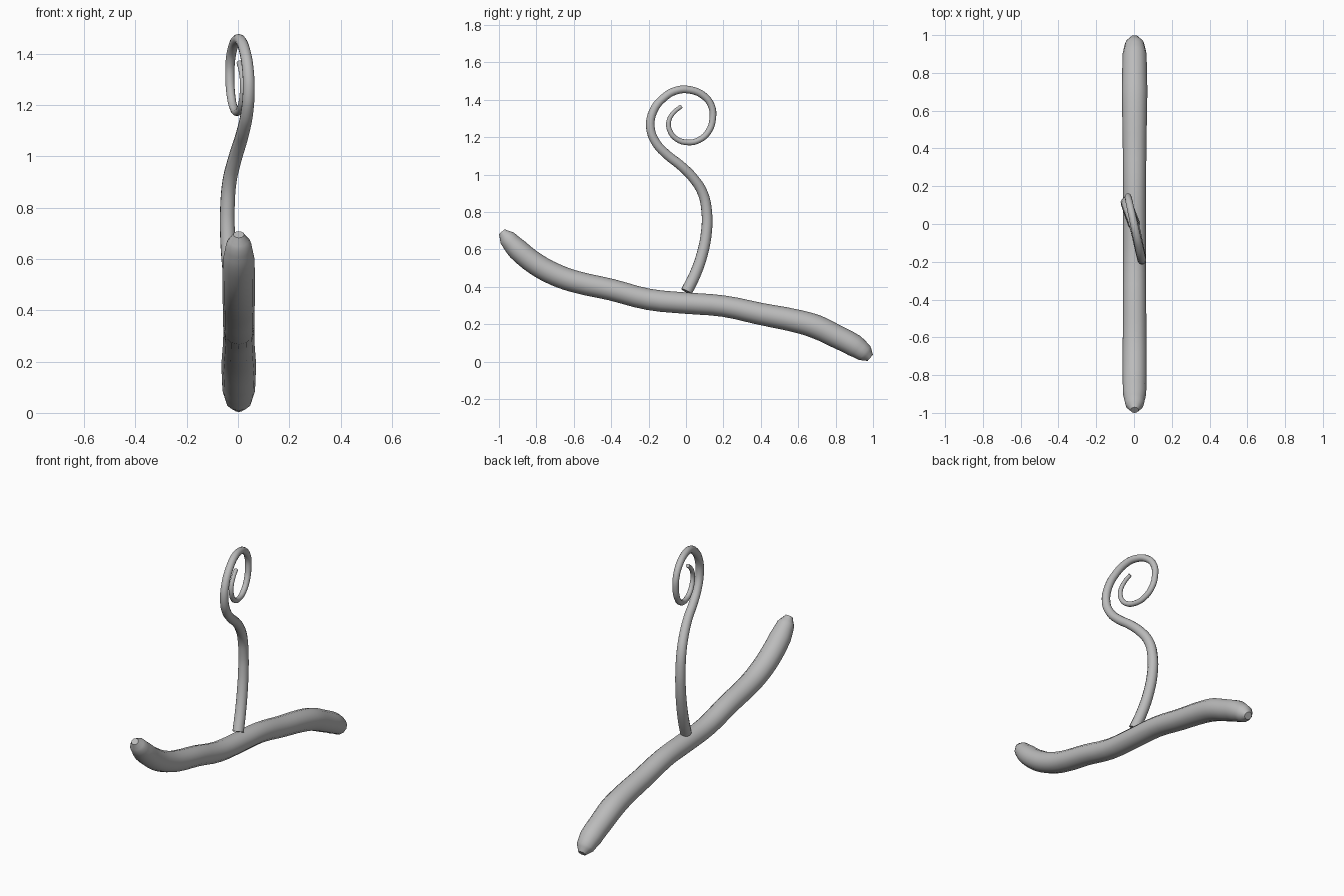
import bpy
from mathutils import Matrix

cube = bpy.data.objects.get("Cube")
if cube:
    bpy.data.objects.remove(cube, do_unlink=True)

grey = bpy.data.materials.new("plain grey")
grey.use_nodes = True
tone = (0.5, 0.5, 0.5, 1)
grey.diffuse_color = tone
grey.node_tree.nodes["Principled BSDF"].inputs["Base Color"].default_value = tone


def tube(name, points, steps, x_scale=1.0, x_shift=0.0):
    """Sweep a round section along smooth (x, y, z, radius) points and make it a mesh."""
    curve = bpy.data.curves.new(name + "_path", "CURVE")
    curve.dimensions = "3D"
    curve.bevel_depth = 1.0
    curve.bevel_resolution = 4
    curve.resolution_u = steps
    curve.use_fill_caps = True
    spline = curve.splines.new("BEZIER")
    spline.bezier_points.add(len(points) - 1)
    for knot, (x, y, z, r) in zip(spline.bezier_points, points):
        knot.co = (x, y, z)
        knot.radius = r
        knot.handle_left_type = knot.handle_right_type = "AUTO"
    path = bpy.data.objects.new(name + "_path", curve)
    bpy.context.collection.objects.link(path)
    bpy.context.view_layer.update()
    evaluated = path.evaluated_get(bpy.context.evaluated_depsgraph_get())
    mesh = bpy.data.meshes.new_from_object(evaluated)
    bpy.data.objects.remove(path, do_unlink=True)
    mesh.name = name
    mesh.transform(Matrix.Translation((x_shift, 0, 0)) @ Matrix.Diagonal((x_scale, 1, 1, 1)))
    mesh.materials.clear()
    mesh.materials.append(grey)
    obj = bpy.data.objects.new(name, mesh)
    bpy.context.collection.objects.link(obj)
    bpy.ops.object.select_all(action="DESELECT")
    obj.select_set(True)
    bpy.context.view_layer.objects.active = obj
    bpy.ops.object.shade_smooth_by_angle(angle=0.7)
    return obj


# Wavy cross bar, narrowing to blunt tips
bar = [(-.985, .695, .02), (-.955, .66, .046), (-.9, .6, .058), (-.8, .52, .06),
       (-.7, .466, .06), (-.6, .43, .059), (-.4, .385, .058), (-.2, .333, .057),
       (0, .313, .057), (.2, .297, .057), (.4, .255, .059), (.6, .215, .062),
       (.7, .185, .064), (.8, .137, .062), (.9, .086, .06), (.955, .046, .048),
       (.985, .02, .022)]
tube("cross_bar", [(0, y, z, r) for y, z, r in bar], 3, 1.06, 0.003)

# Curling hook, leaning across the bar and thinning towards the tip
stem = [(.003, .375), (.05, .47), (.088, .58), (.11, .7), (.111, .8), (.09, .9), (.04, .98)]
curl = [(-.03, 1.05), (-.1, 1.105), (-.16, 1.17), (-.19, 1.25), (-.175, 1.34), (-.12, 1.41),
        (-.05, 1.45), (.02, 1.453), (.09, 1.425), (.135, 1.37), (.143, 1.3), (.12, 1.23),
        (.07, 1.185), (.01, 1.172), (-.05, 1.19), (-.087, 1.235), (-.092, 1.285),
        (-.068, 1.33), (-.025, 1.365)]
hook = []
count = len(stem) + len(curl)
for i, (y, z) in enumerate(stem + curl):
    lean = -0.37 if i < len(stem) else -0.22
    hook.append((lean * y, y, z, 0.032 - 0.021 * i / (count - 1)))
tube("curled_hook", hook, 4)
